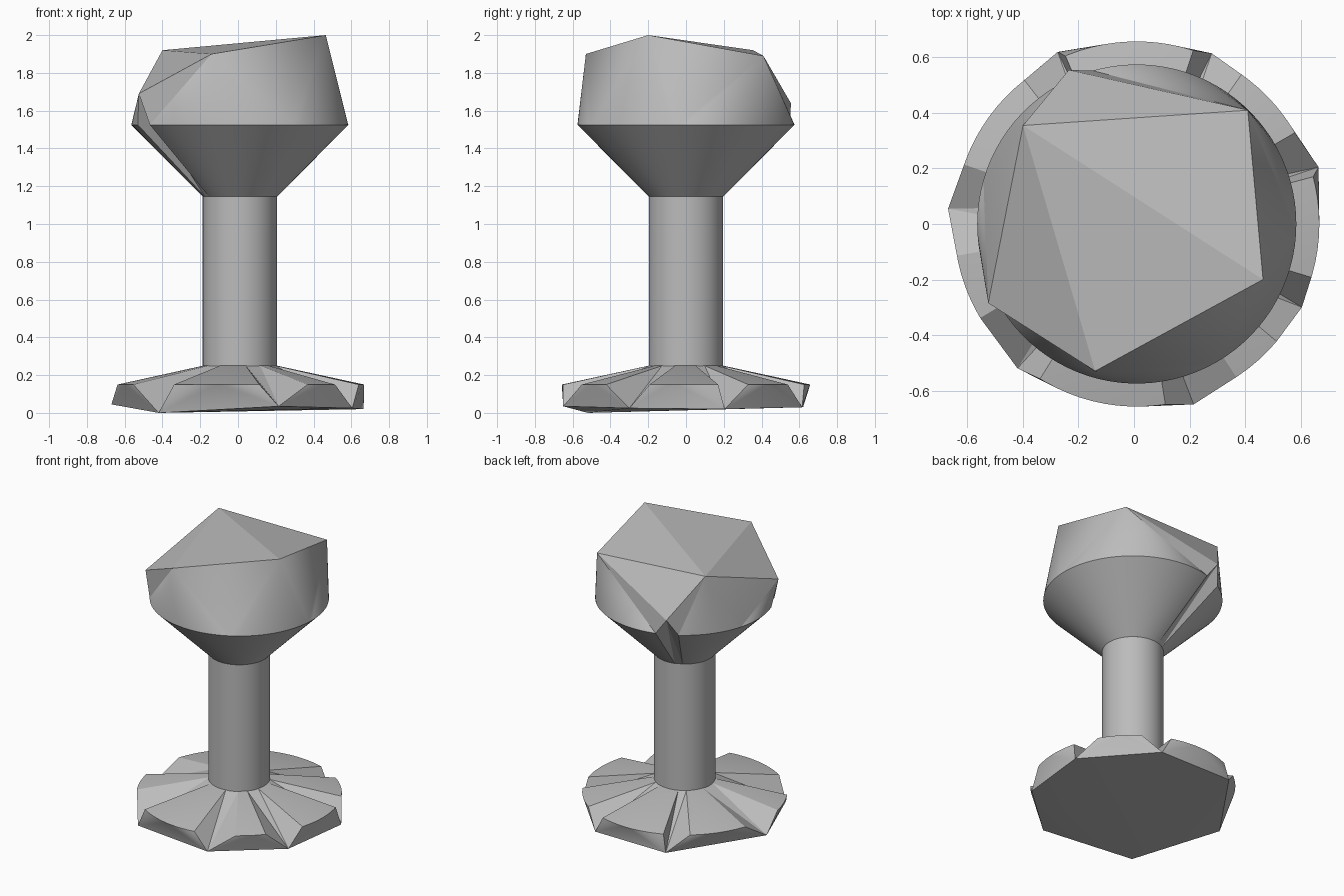
import bpy, bmesh
from math import cos, sin, radians

if "Cube" in bpy.data.objects:
    bpy.data.objects.remove(bpy.data.objects["Cube"])

AXIS_X = 0.01
STEM_R = 0.197

grey = bpy.data.materials.new("plain_grey")
grey.use_nodes = True
grey.diffuse_color = (0.5, 0.5, 0.5, 1)
grey.node_tree.nodes["Principled BSDF"].inputs["Base Color"].default_value = (0.5, 0.5, 0.5, 1)


def finish(bm, name, angle):
    bmesh.ops.recalc_face_normals(bm, faces=bm.faces)
    mesh = bpy.data.meshes.new(name)
    bm.to_mesh(mesh)
    bm.free()
    mesh.materials.append(grey)
    obj = bpy.data.objects.new(name, mesh)
    bpy.context.collection.objects.link(obj)
    bpy.ops.object.select_all(action='DESELECT')
    obj.select_set(True)
    bpy.context.view_layer.objects.active = obj
    bpy.ops.object.shade_smooth_by_angle(angle=radians(angle))
    return obj


def flared_block(name, inner_z, outer_r, outer_z, corners, fan_from):
    """Flare from the stem to a round rim, joined to a faceted cap.
    Each corner is (point, notch in the rim or None, angle where the next corner takes over)."""
    bm = bmesh.new()
    notches = [c[1] for c in corners if c[1]]
    angles = {a for a in range(0, 360, 4) if not any(s < a < e for s, e in notches)}
    angles = sorted(angles.union(*notches))

    def ring(r, z):
        return [bm.verts.new((AXIS_X + r * cos(radians(a)), r * sin(radians(a)), z)) for a in angles]

    inner, outer = ring(STEM_R, inner_z), ring(outer_r, outer_z)
    cap = [bm.verts.new(c[0]) for c in corners]

    def apex(a):
        return next((v for v, c in zip(cap, corners) if a < c[2]), cap[0])

    n = len(angles)
    tips = [apex((angles[i] + (angles[i + 1] if i + 1 < n else 360)) / 2) for i in range(n)]
    for i in range(n):
        j = (i + 1) % n
        tip = tips[i]
        if (angles[i], angles[j]) in notches:
            # groove running from the corner down to the stem
            bm.faces.new((tip, outer[i], inner[i]))
            bm.faces.new((tip, inner[i], inner[j]))
            bm.faces.new((tip, inner[j], outer[j]))
        else:
            bm.faces.new((inner[i], inner[j], outer[j], outer[i]))
            bm.faces.new((outer[i], outer[j], tip))
        if tips[j] != tip:
            bm.faces.new((outer[j], tips[j], tip))
    # faceted cap and hidden stem joint
    m = len(cap)
    for k in range(1, m - 1):
        bm.faces.new((cap[fan_from], cap[(fan_from + k) % m], cap[(fan_from + k + 1) % m]))
    bm.faces.new(inner)
    return finish(bm, name, 15)


# Head: cone below, chipped facets on top
flared_block("head", 1.145, 0.575, 1.525, [
    ((0.41, 0.41, 1.89), None, 106),
    ((-0.235, 0.555, 1.64), (106, 121), 121),
    ((-0.4, 0.355, 1.92), None, 166),
    ((-0.525, -0.285, 1.69), (200, 214), 214),
    ((-0.14, -0.53, 1.9), None, 299),
    ((0.465, -0.2, 2.0), None, 358),
], 2)

# Foot: grooved disc over a seven-sided underside
flared_block("foot", 0.25, 0.658, 0.15, [
    ((0.665, 0.205, 0.02), (15, 30), 42),
    ((0.28, 0.615, 0.03), (55, 72), 92),
    ((-0.275, 0.62, 0.03), (113, 128), 144),
    ((-0.67, 0.055, 0.045), (161, 190), 200),
    ((-0.42, -0.52, 0.0), (211, 238), 259),
    ((0.215, -0.65, 0.035), (279, 303), 312),
    ((0.605, -0.3, 0.025), (320, 343), 358),
], 4)

# Stem
bm = bmesh.new()
bmesh.ops.create_cone(bm, cap_ends=True, segments=72, radius1=STEM_R, radius2=STEM_R, depth=0.93)
bmesh.ops.translate(bm, verts=bm.verts, vec=(AXIS_X, 0, 0.6975))
finish(bm, "stem", 30)
